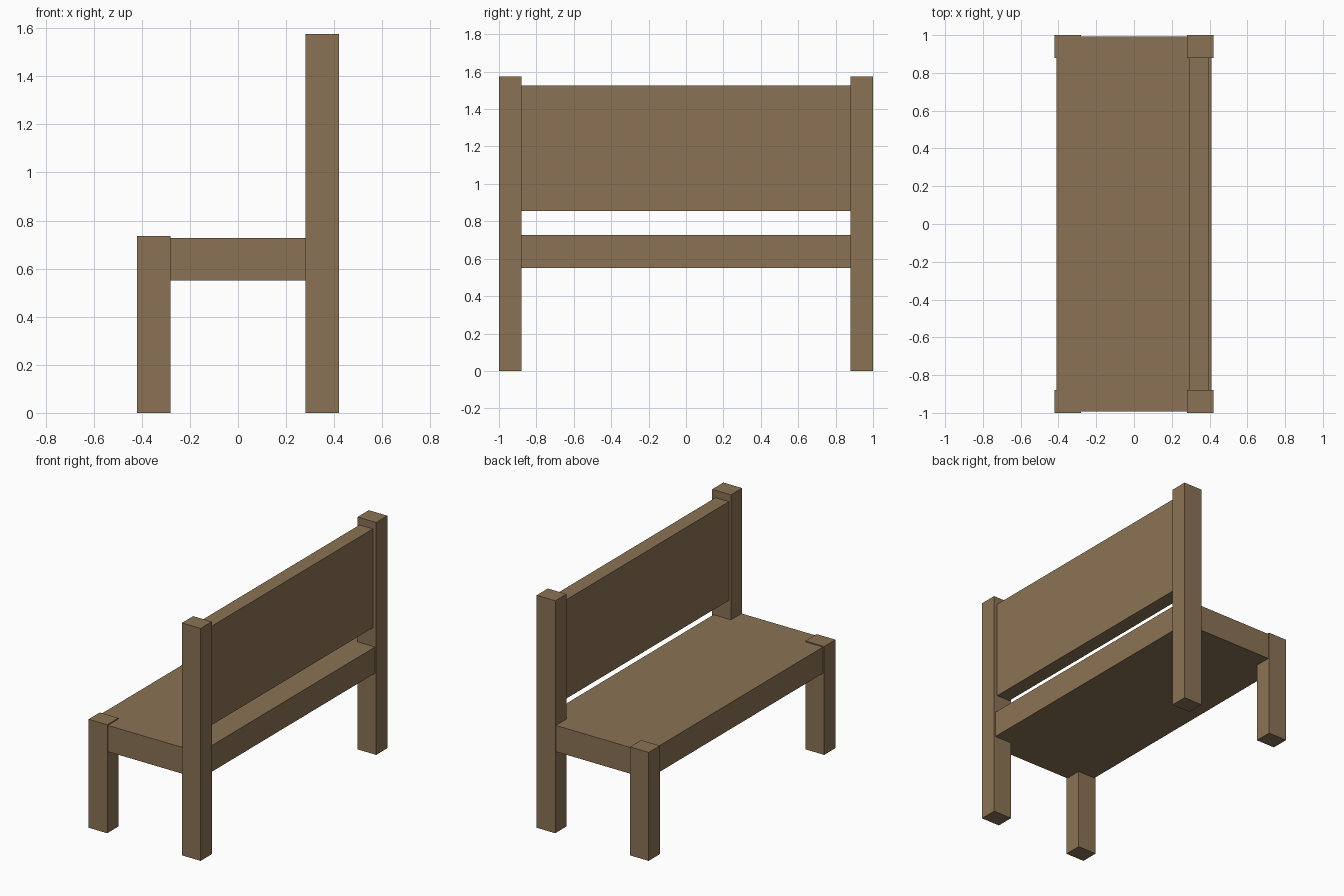
import bpy

if "Cube" in bpy.data.objects:
    bpy.data.objects.remove(bpy.data.objects["Cube"])

wood = bpy.data.materials.new("brown_wood")
wood.diffuse_color = (0.258, 0.171, 0.089, 1)
wood.use_nodes = True
wood.node_tree.nodes["Principled BSDF"].inputs["Base Color"].default_value = wood.diffuse_color


def box(name, x, y, z):
    """Box from (min, max) ranges on each axis."""
    ranges = (x, y, z)
    bpy.ops.mesh.primitive_cube_add(size=1, location=[(a + b) / 2 for a, b in ranges])
    ob = bpy.context.object
    ob.name = name
    ob.scale = [b - a for a, b in ranges]
    bpy.ops.object.transform_apply(location=False, rotation=False, scale=True)
    ob.data.materials.append(wood)
    return ob


# Legs and tall back posts at both ends
for end, y in (("near", (-1.0, -0.88)), ("far", (0.88, 1.0))):
    box(f"front_leg_{end}", (-0.42, -0.28), y, (0, 0.735))
    box(f"back_post_{end}", (0.28, 0.42), y, (0, 1.575))

# Thick seat, slightly inset from the leg faces
box("seat", (-0.41, 0.41), (-0.993, 0.993), (0.55, 0.728))

# Backrest panel between the posts
box("backrest", (0.295, 0.395), (-0.89, 0.89), (0.855, 1.525))
